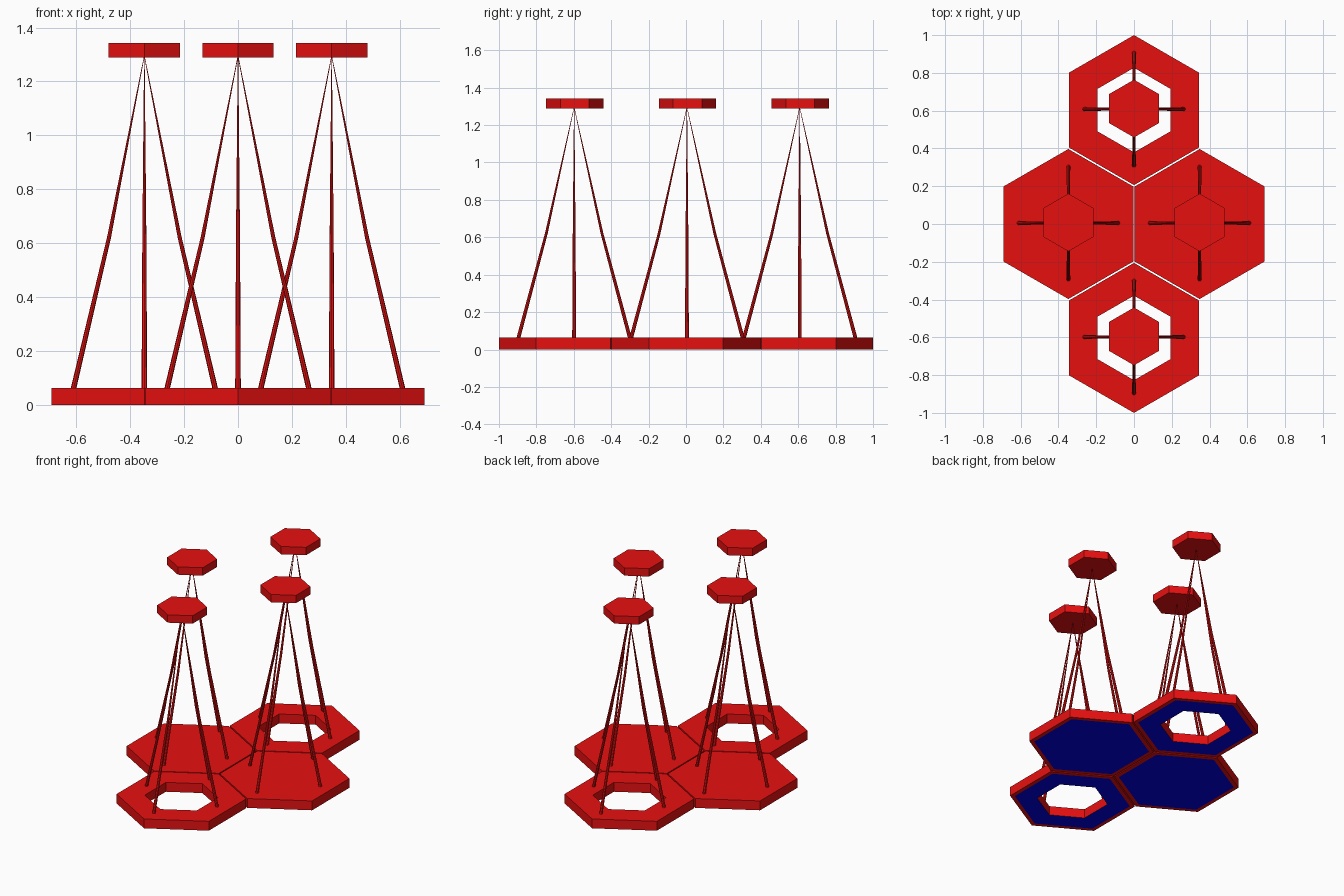
import bpy, bmesh, math
from mathutils import Vector

if "Cube" in bpy.data.objects:
    bpy.data.objects.remove(bpy.data.objects["Cube"])


def material(name, col):
    m = bpy.data.materials.new(name)
    m.diffuse_color = (*col, 1)
    m.use_nodes = True
    m.node_tree.nodes["Principled BSDF"].inputs["Base Color"].default_value = m.diffuse_color
    return m


RED = material("red", (0.8, 0.005, 0.005))
BLUE = material("dark_blue", (0.0, 0.0, 0.8))


def finish(name, bm, loc):
    bmesh.ops.recalc_face_normals(bm, faces=bm.faces[:])
    me = bpy.data.meshes.new(name)
    bm.to_mesh(me)
    bm.free()
    me.materials.append(RED)
    me.materials.append(BLUE)
    ob = bpy.data.objects.new(name, me)
    ob.location = loc
    bpy.context.collection.objects.link(ob)
    return ob


def hexagon(bm, r, z):
    # pointed along y
    return [bm.verts.new((r * math.sin(i * math.pi / 3), r * math.cos(i * math.pi / 3), z))
            for i in range(6)]


def bridge(bm, a, b, mat=0):
    n = len(a)
    for i in range(n):
        j = (i + 1) % n
        bm.faces.new((a[i], a[j], b[j], b[i])).material_index = mat


def base_tile(name, x, y, hole):
    bm = bmesh.new()
    top = hexagon(bm, 0.397, 0.063)
    bottom = hexagon(bm, 0.397, 0)
    panel = hexagon(bm, 0.367, 0)
    bridge(bm, top, bottom)
    bridge(bm, bottom, panel)
    if hole:
        hole_low, hole_high = hexagon(bm, 0.224, 0), hexagon(bm, 0.224, 0.063)
        bridge(bm, panel, hole_low, 1)
        bridge(bm, hole_low, hole_high)
        bridge(bm, hole_high, top)
    else:
        bm.faces.new(panel).material_index = 1
        bm.faces.new(top)
    finish(name, bm, (x, y, 0))


def cap(name, x, y):
    bm = bmesh.new()
    low, high = hexagon(bm, 0.153, 1.289), hexagon(bm, 0.153, 1.342)
    bridge(bm, low, high)
    bm.faces.new(low)
    bm.faces.new(high)
    finish(name, bm, (x, y + 0.008, 0))


def strut(name, x, y, dx, dy, sides=8):
    # tapering rod with a slight bend halfway up
    d = Vector((dx, dy, 0))
    across = Vector((-dy, dx, 0)).normalized()
    out = d.normalized()
    bm = bmesh.new()
    rings = []
    for f, z, r in ((1.03, 0.04, 0.0105), (0.505, 0.62, 0.0075), (0.0, 1.295, 0.001)):
        rings.append([bm.verts.new(d * f + Vector((0, 0, z))
                                   + across * r * math.cos(2 * math.pi * i / sides)
                                   + out * r * math.sin(2 * math.pi * i / sides))
                      for i in range(sides)])
    bridge(bm, rings[0], rings[1])
    bridge(bm, rings[1], rings[2])
    bm.faces.new(rings[0])
    bm.faces.new(rings[2])
    finish(name, bm, (x, y + 0.005, 0))


# four hexagonal units, the front and back ones with a hole
for unit, x, y, hole in (("back", 0, 0.603, True), ("front", 0, -0.603, True),
                         ("left", -0.3475, 0, False), ("right", 0.3475, 0, False)):
    base_tile(unit + "_base_tile", x, y, hole)
    cap(unit + "_cap", x, y)
    for i, (dx, dy) in enumerate(((0.26, 0), (-0.26, 0), (0, 0.295), (0, -0.295))):
        strut(f"{unit}_strut_{i + 1}", x, y, dx, dy)
